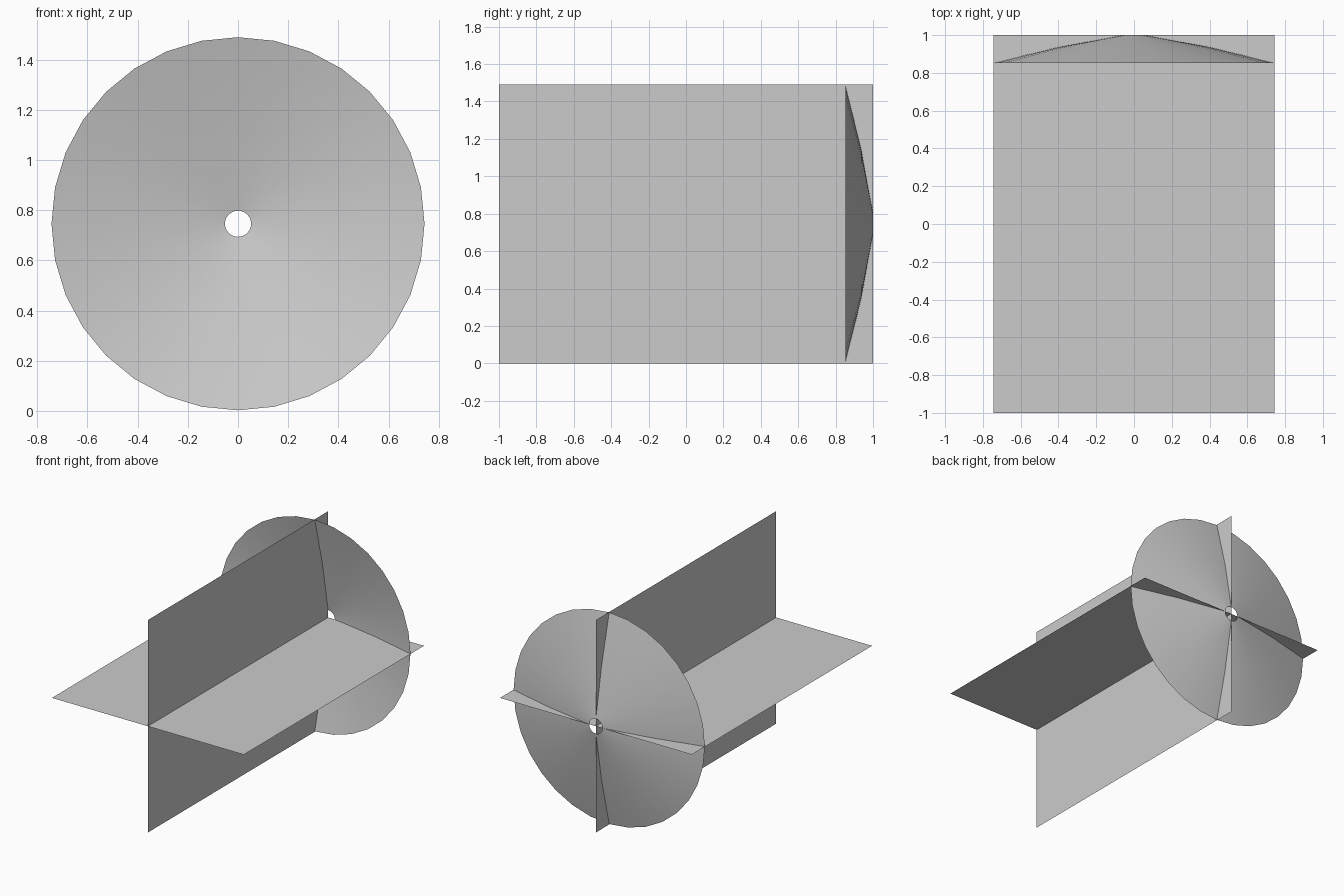
import bpy, bmesh
from math import cos, sin, tau

if "Cube" in bpy.data.objects:
    bpy.data.objects.remove(bpy.data.objects["Cube"])

R, CZ, SIDES = 0.745, 0.746, 32


def make_object(name, bm):
    mesh = bpy.data.meshes.new(name)
    bm.to_mesh(mesh)
    bm.free()
    obj = bpy.data.objects.new(name, mesh)
    obj.location.z = CZ
    bpy.context.collection.objects.link(obj)
    return obj


# Two long crossed sheets along y
def sheet(name, side):
    bm = bmesh.new()
    corners = [(-1, -1), (1, -1), (1, 1), (-1, 1)]
    bm.faces.new([bm.verts.new((s * side[0], y, s * side[1])) for s, y in corners])
    return make_object(name, bm)


sheet("horizontal_sheet", (R, 0))
sheet("vertical_sheet", (0, CZ))

# Shallow domed disc with a small centre hole (radius, y)
profile = [(0.052, 1.0), (0.40, 0.937), (R - 0.002, 0.852)]
bm = bmesh.new()
rings = [[bm.verts.new((r * cos(tau * i / SIDES), y, r * sin(tau * i / SIDES)))
          for i in range(SIDES)] for r, y in profile]
for inner, outer in zip(rings, rings[1:]):
    for i in range(SIDES):
        j = (i + 1) % SIDES
        face = bm.faces.new((inner[i], inner[j], outer[j], outer[i]))
        face.smooth = True
        face.normal_update()
        if face.normal.y < 0:
            face.normal_flip()
make_object("domed_disc", bm)
